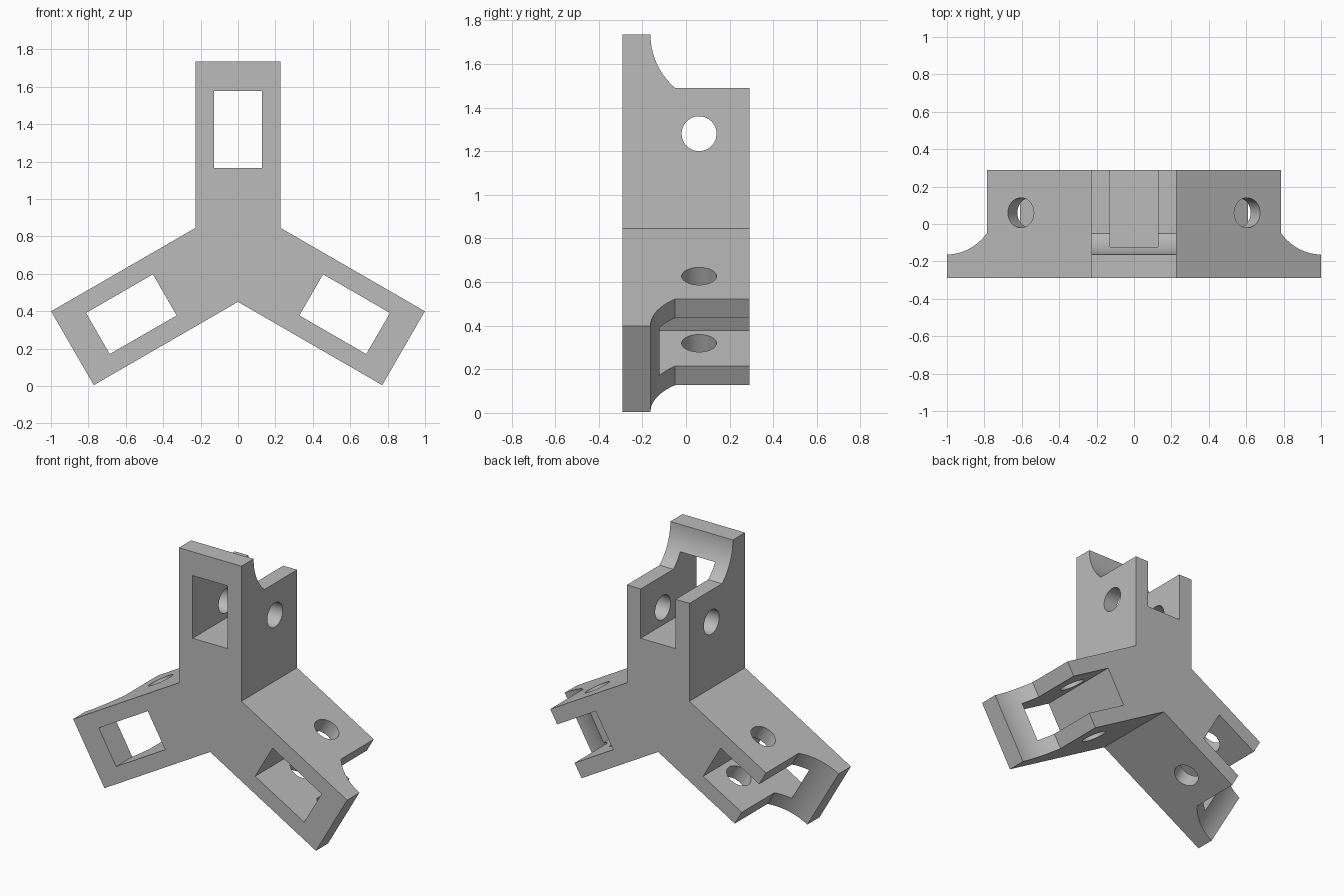
import bpy
import bmesh
from math import sin, cos, pi, radians, asin
from mathutils import Matrix, Vector

if "Cube" in bpy.data.objects:
    bpy.data.objects.remove(bpy.data.objects["Cube"])

HUB_Z = 0.713      # height where the three arms meet
HALF_W = 0.228     # half width of an arm
LENGTH = 1.022     # hub centre to arm tip
HALF_D = 0.29      # half depth, front to back

grey = bpy.data.materials.new("plain_grey")
grey.use_nodes = True
grey.diffuse_color = (0.5, 0.5, 0.5, 1)
grey.node_tree.nodes["Principled BSDF"].inputs["Base Color"].default_value = (0.5, 0.5, 0.5, 1)


def prism(name, outline, sweep):
    """Extrude a closed 3D outline along the sweep vector."""
    bm = bmesh.new()
    face = bm.faces.new([bm.verts.new(p) for p in outline])
    new = bmesh.ops.extrude_face_region(bm, geom=[face])["geom"]
    moved = [v for v in new if isinstance(v, bmesh.types.BMVert)]
    bmesh.ops.translate(bm, verts=moved, vec=Vector(sweep))
    bmesh.ops.recalc_face_normals(bm, faces=bm.faces)
    mesh = bpy.data.meshes.new(name)
    bm.to_mesh(mesh)
    bm.free()
    obj = bpy.data.objects.new(name, mesh)
    bpy.context.collection.objects.link(obj)
    mesh.materials.append(grey)
    return obj


def circle(y, z, r, x, n=48):
    return [(x, y + r * cos(2 * pi * i / n), z + r * sin(2 * pi * i / n)) for i in range(n)]


# Three-armed body: two tip corners and one inner corner per arm
turns = [Matrix.Rotation(radians(a), 4, 'Y') for a in (0, 120, 240)]
inner = HALF_W / sin(radians(60))
outline = []
for turn in turns:
    for p in ((-HALF_W, -HALF_D, LENGTH), (HALF_W, -HALF_D, LENGTH),
              (HALF_W, -HALF_D, inner / 2)):
        outline.append(turn @ Vector(p))
body = prism("three_arm_bracket", outline, (0, 2 * HALF_D, 0))
body.location.z = HUB_Z

# Scooped rear notch at each tip: a concave arc running into a flat step
R, STEP = 0.322, 0.777
arc_y = -0.163 + R
sweep_angle = asin((LENGTH - STEP) / R)
notch = [(-0.4, -0.163, LENGTH + 0.1)]
for i in range(17):
    a = sweep_angle * i / 16
    notch.append((-0.4, arc_y - R * cos(a), LENGTH - R * sin(a)))
notch += [(-0.4, 0.4, STEP), (-0.4, 0.4, LENGTH + 0.1)]

# Window through the front of each arm
W, LOW, HIGH = 0.127, 0.452, 0.865
window = [(-W, -0.4, LOW), (W, -0.4, LOW), (W, -0.4, HIGH), (-W, -0.4, HIGH)]

cuts = {
    "tip_notch_cutter": (notch, (0.8, 0, 0)),
    "window_cutter": (window, (0, 0.8, 0)),
    "pin_hole_cutter": (circle(0.06, 0.567, 0.08, -0.4), (0.8, 0, 0)),
}
cutters = []
for turn in turns:
    for name, (shape, sweep) in cuts.items():
        cutter = prism(name, shape, sweep)
        cutter.matrix_world = Matrix.Translation((0, 0, HUB_Z)) @ turn
        cutter.hide_render = True
        cutters.append(cutter)
        mod = body.modifiers.new(name, 'BOOLEAN')
        mod.operation, mod.solver, mod.object = 'DIFFERENCE', 'EXACT', cutter

# Apply the cuts and remove the helpers
bpy.context.view_layer.update()
for obj in bpy.context.selected_objects:
    obj.select_set(False)
body.select_set(True)
bpy.context.view_layer.objects.active = body
for mod in list(body.modifiers):
    bpy.ops.object.modifier_apply(modifier=mod.name)
for cutter in cutters:
    bpy.data.objects.remove(cutter)
bpy.ops.object.shade_smooth_by_angle(angle=radians(30))
